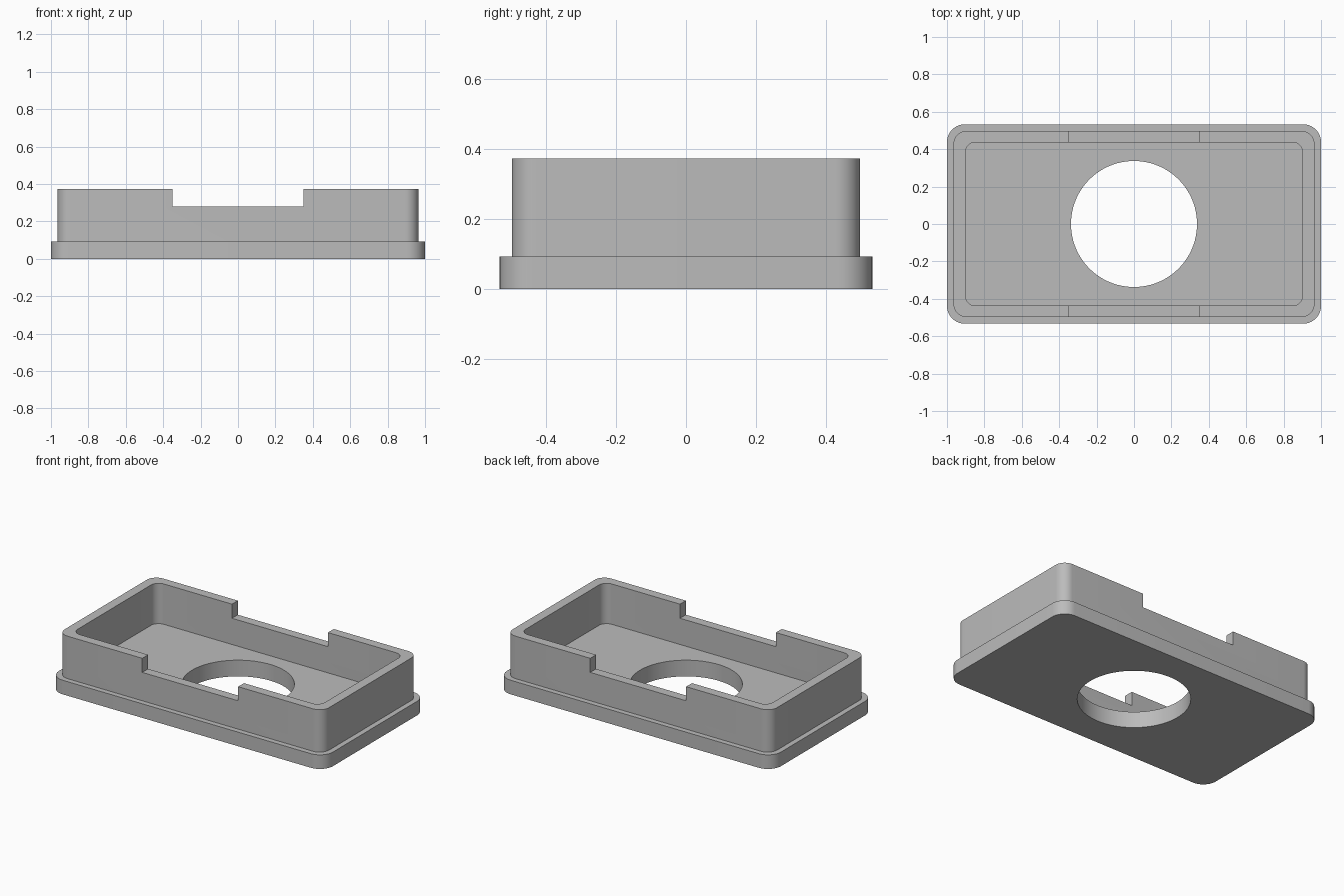
import bpy, bmesh, math

cube = bpy.data.objects.get("Cube")
if cube:
    bpy.data.objects.remove(cube)

HEIGHT, LIP, FLOOR = 0.373, 0.093, 0.107

grey = bpy.data.materials.new("plain grey")
grey.use_nodes = True
grey.diffuse_color = (0.5, 0.5, 0.5, 1)
grey.node_tree.nodes["Principled BSDF"].inputs["Base Color"].default_value = (0.5, 0.5, 0.5, 1)


def prism(name, outline, z0, z1):
    """Extrude a closed xy outline between two heights."""
    bm = bmesh.new()
    base = bm.faces.new([bm.verts.new((x, y, z0)) for x, y in outline])
    top = bmesh.ops.extrude_face_region(bm, geom=[base])["geom"]
    verts = [v for v in top if isinstance(v, bmesh.types.BMVert)]
    bmesh.ops.translate(bm, verts=verts, vec=(0, 0, z1 - z0))
    bmesh.ops.recalc_face_normals(bm, faces=bm.faces)
    mesh = bpy.data.meshes.new(name)
    bm.to_mesh(mesh)
    bm.free()
    mesh.materials.append(grey)
    obj = bpy.data.objects.new(name, mesh)
    bpy.context.collection.objects.link(obj)
    return obj


def rounded(hx, hy, r, steps=12):
    """Rounded rectangle outline from its half sizes and corner radius."""
    points = []
    for quarter, (sx, sy) in enumerate([(1, 1), (-1, 1), (-1, -1), (1, -1)]):
        for i in range(steps + 1):
            a = (quarter + i / steps) * math.pi / 2
            points.append((sx * (hx - r) + r * math.cos(a), sy * (hy - r) + r * math.sin(a)))
    return points


def circle(r, n=96):
    return [(r * math.cos(math.tau * i / n), r * math.sin(math.tau * i / n)) for i in range(n)]


def combine(target, tool, operation):
    """Apply a boolean, then discard the tool."""
    tool.hide_render = True
    mod = target.modifiers.new(operation, "BOOLEAN")
    mod.operation, mod.object, mod.solver = operation, tool, "EXACT"
    bpy.context.view_layer.objects.active = target
    bpy.ops.object.modifier_apply(modifier=mod.name)
    bpy.data.objects.remove(tool)


# Base lip with the raised wall block on top
tray = prism("open_tray", rounded(1.0, 0.533, 0.095), 0, LIP)
combine(tray, prism("wall_block", rounded(0.965, 0.498, 0.07), LIP / 2, HEIGHT), "UNION")

# Hollow interior, round floor opening, and a notch through both long walls
notch = [(-0.35, -0.7), (0.35, -0.7), (0.35, 0.7), (-0.35, 0.7)]
combine(tray, prism("interior", rounded(0.902, 0.437, 0.055), FLOOR, 0.6), "DIFFERENCE")
combine(tray, prism("floor_opening", circle(0.337), -0.2, 0.3), "DIFFERENCE")
combine(tray, prism("wall_notches", notch, 0.28, 0.6), "DIFFERENCE")

# Smooth corners and opening, crisp rims
bpy.ops.object.select_all(action="DESELECT")
tray.select_set(True)
bpy.context.view_layer.objects.active = tray
bpy.ops.object.shade_smooth_by_angle(angle=math.radians(30))
